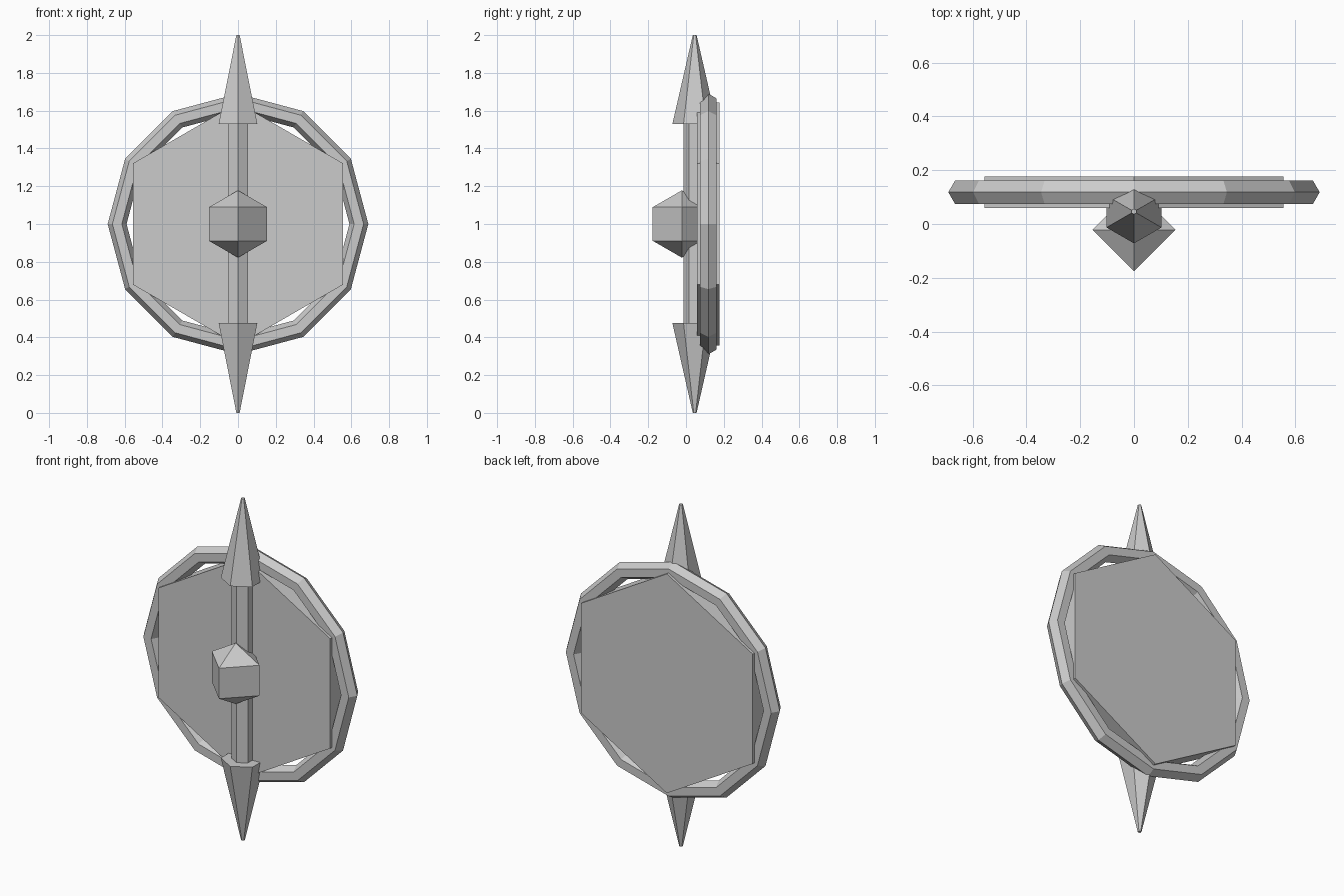
import bpy
from math import pi

if "Cube" in bpy.data.objects:
    bpy.data.objects.remove(bpy.data.objects["Cube"])

AXIS_Y = 0.046    # staff axis
DISC_Y = 0.118    # disc and ring centre plane


def cone(name, r_low, r_high, z0, z1):
    # hexagonal section with a corner facing the front
    bpy.ops.mesh.primitive_cone_add(vertices=6, radius1=r_low, radius2=r_high,
                                    depth=z1 - z0,
                                    location=(0, AXIS_Y, (z0 + z1) / 2))
    bpy.context.object.name = name


# staff and its two spikes
cone("staff", 0.06, 0.06, 0.40, 1.60)
cone("top_spike", 0.118, 0.01, 1.53, 2.0)
cone("bottom_spike", 0.01, 0.118, 0.0, 0.475)

# hexagonal disc, corner up
bpy.ops.mesh.primitive_cylinder_add(vertices=6, radius=0.642, depth=0.118,
                                    location=(0, DISC_Y, 1), rotation=(pi / 2, 0, 0))
bpy.context.object.name = "disc"

# twelve-sided ring around the disc
bpy.ops.mesh.primitive_torus_add(major_segments=12, minor_segments=6,
                                 major_radius=0.64, minor_radius=0.05,
                                 location=(0, DISC_Y, 1), rotation=(pi / 2, 0, 0))
bpy.context.object.name = "ring"

# faceted gem in the middle
bpy.ops.mesh.primitive_uv_sphere_add(segments=4, ring_count=3, radius=0.178,
                                     location=(0, -0.022, 1))
bpy.context.object.name = "gem"

for ob in bpy.data.objects:
    for p in ob.data.polygons:
        p.use_smooth = False
